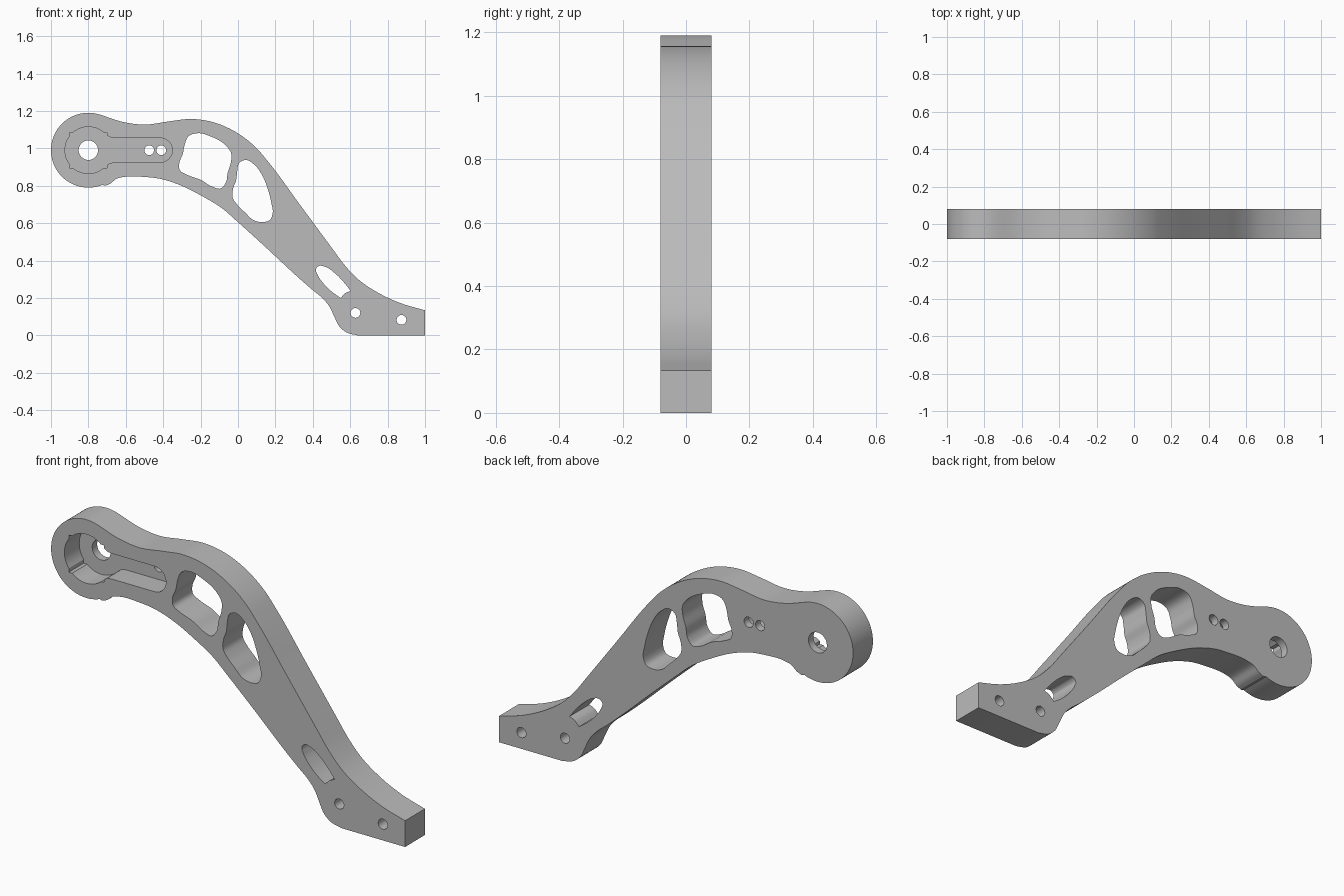
import bpy
import bmesh
from math import cos, sin, radians
from mathutils import Vector
from mathutils.geometry import interpolate_bezier

cube = bpy.data.objects.get("Cube")
if cube:
    bpy.data.objects.remove(cube, do_unlink=True)

HALF = 0.08            # half of the plate thickness
HUB = Vector((-0.8, 0.99))


def arc(centre, radius, start, end, steps):
    """Points on an arc, both ends included, angles in degrees."""
    points = []
    for i in range(steps + 1):
        angle = radians(start + (end - start) * i / steps)
        points.append(Vector(centre) + radius * Vector((cos(angle), sin(angle))))
    return points


def circle(centre, radius, steps=32):
    return arc(centre, radius, 0, 360, steps)[:-1]


def smooth_path(points, closed=False, steps=6):
    """Smooth curve through the points, with circle-like tangents."""
    pts = [Vector(p) for p in points]
    count = len(pts)

    def tangent(i):
        if not closed and i == 0:
            return (pts[1] - pts[0]).normalized()
        if not closed and i == count - 1:
            return (pts[i] - pts[i - 1]).normalized()
        before = pts[i] - pts[i - 1]
        after = pts[(i + 1) % count] - pts[i]
        return (before / before.length_squared + after / after.length_squared).normalized()

    result = []
    for i in range(count if closed else count - 1):
        j = (i + 1) % count
        reach = (pts[j] - pts[i]).length / 3
        curve = interpolate_bezier(pts[i], pts[i] + tangent(i) * reach,
                                   pts[j] - tangent(j) * reach, pts[j], steps + 1)
        result += [Vector(p[:2]) for p in curve[:-1]]
    if not closed:
        result.append(pts[-1])
    return result


def prism(name, outlines, front, back):
    """Extrude closed x-z outlines from y = front to y = back."""
    bm = bmesh.new()
    for outline in outlines:
        face = bm.faces.new([bm.verts.new((p[0], front, p[1])) for p in outline])
        grown = bmesh.ops.extrude_face_region(bm, geom=[face])["geom"]
        moved = [g for g in grown if isinstance(g, bmesh.types.BMVert)]
        bmesh.ops.translate(bm, verts=moved, vec=(0, back - front, 0))
    bmesh.ops.recalc_face_normals(bm, faces=bm.faces)
    mesh = bpy.data.meshes.new(name)
    bm.to_mesh(mesh)
    bm.free()
    obj = bpy.data.objects.new(name, mesh)
    bpy.context.collection.objects.link(obj)
    return obj


def carve(target, cutter):
    """Subtract the cutter from the target and discard it."""
    cutter.hide_render = True
    modifier = target.modifiers.new("carve", "BOOLEAN")
    modifier.operation = "DIFFERENCE"
    modifier.solver = "EXACT"
    modifier.object = cutter
    bpy.context.view_layer.objects.active = target
    bpy.ops.object.modifier_apply(modifier=modifier.name)
    bpy.data.objects.remove(cutter, do_unlink=True)


# Arm silhouette: top edge, foot, underside, round hub
top_edge = smooth_path([
    (-0.74, 1.181), (-0.61, 1.14), (-0.5, 1.127), (-0.37, 1.144), (-0.25, 1.157),
    (-0.13, 1.139), (0, 1.08), (0.1, 1.0), (0.16, 0.93), (0.33, 0.7), (0.5, 0.47),
    (0.57, 0.376), (0.64, 0.302), (0.74, 0.233), (0.87, 0.172), (1, 0.134)])
underside = smooth_path([
    (0.64, 0), (0.58, 0.016), (0.54, 0.05), (0.515, 0.1), (0.485, 0.16), (0.45, 0.2),
    (0.39, 0.25), (0.1, 0.515), (0, 0.605), (-0.09, 0.683), (-0.18, 0.738),
    (-0.34, 0.815), (-0.42, 0.838), (-0.5, 0.847), (-0.61, 0.847), (-0.65, 0.837),
    (-0.685, 0.81), (-0.71, 0.8)])
hub_edge = arc(HUB, 0.2, 292, 78, 48)
arm = prism("arm", [top_edge + [(1, 0)] + underside + hub_edge], -HALF, HALF)

# Pocket in the front: round seat with square ears and a slot
upper = arc((0, 0), 0.125, 143, 217, 12)[:1] + [Vector((-0.1, 0.095))]
upper += arc((0, 0), 0.125, 130.5, 49.5, 14)
upper += [Vector((0.1, 0.095))]
upper += smooth_path([(0.1, 0.08), (0.115, 0.07), (0.14, 0.065)], steps=4)
upper += arc((0.384, 0), 0.065, 90, 0, 10)
lower = [Vector((p.x, -p.y)) for p in reversed(upper[:-1])]
left_side = arc((0, 0), 0.125, 217, 143, 12)[1:-1]
pocket = [HUB + p for p in upper + lower + left_side]
carve(arm, prism("pocket_cutter", [pocket], -HALF - 0.05, HALF - 0.04))

# Lightening windows
square_window = smooth_path([
    (-0.21, 1.081), (-0.265, 1.064), (-0.285, 1.02), (-0.295, 0.97), (-0.314, 0.92),
    (-0.31, 0.882), (-0.275, 0.86), (-0.2, 0.832), (-0.135, 0.794), (-0.094, 0.785),
    (-0.066, 0.815), (-0.055, 0.87), (-0.037, 0.93), (-0.037, 0.975), (-0.06, 1.01),
    (-0.15, 1.065)], closed=True)
drop_window = smooth_path([
    (0.04, 0.938), (0.007, 0.922), (-0.004, 0.88), (-0.01, 0.83), (-0.026, 0.785),
    (-0.028, 0.735), (-0.005, 0.7), (0.04, 0.655), (0.08, 0.618), (0.13, 0.606),
    (0.17, 0.617), (0.185, 0.65), (0.178, 0.71), (0.16, 0.78), (0.13, 0.855),
    (0.088, 0.912)], closed=True)
leaf_window = smooth_path([
    (0.549, 0.2), (0.5, 0.235), (0.455, 0.28), (0.425, 0.325), (0.417, 0.355),
    (0.432, 0.371), (0.468, 0.366), (0.515, 0.335), (0.565, 0.285), (0.602, 0.238)])
leaf_window += smooth_path([(0.602, 0.238), (0.573, 0.225), (0.549, 0.2)])[1:-1]

# Axle hole and screw holes
holes = [circle(HUB, 0.052)]
for spot in [(-0.475, 0.99), (-0.41, 0.99), (0.628, 0.12), (0.874, 0.083)]:
    holes.append(circle(spot, 0.026, 24))
windows = [square_window, drop_window, leaf_window]
carve(arm, prism("hole_cutter", windows + holes, -HALF - 0.05, HALF + 0.05))

# Plain grey finish
grey = bpy.data.materials.new("light_grey")
grey.use_nodes = True
colour = (0.5, 0.5, 0.5, 1)
grey.diffuse_color = colour
grey.node_tree.nodes["Principled BSDF"].inputs["Base Color"].default_value = colour
arm.data.materials.clear()
arm.data.materials.append(grey)

bpy.ops.object.select_all(action="DESELECT")
arm.select_set(True)
bpy.context.view_layer.objects.active = arm
bpy.ops.object.shade_smooth_by_angle(angle=radians(30))
